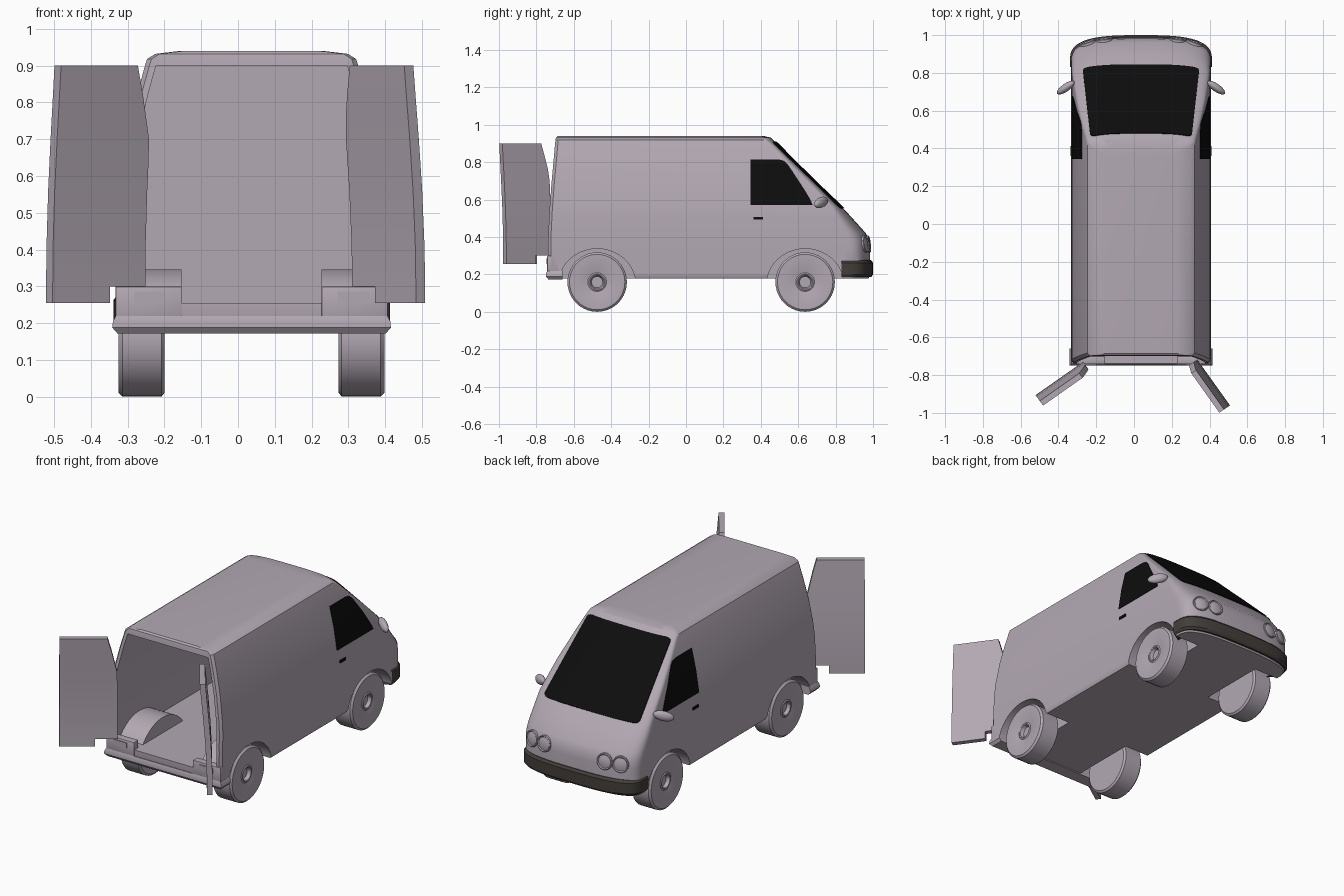
import bpy, bmesh, math
from mathutils import Vector, Matrix

if "Cube" in bpy.data.objects:
    bpy.data.objects.remove(bpy.data.objects["Cube"])

CX = 0.037  # body centre line in x


def material(name, rgb):
    m = bpy.data.materials.new(name)
    m.diffuse_color = (*rgb, 1)
    m.use_nodes = True
    m.node_tree.nodes["Principled BSDF"].inputs["Base Color"].default_value = m.diffuse_color
    return m


PAINT = material("grey_paint", (0.45, 0.395, 0.455))
BLACK = material("black_glass", (0.004, 0.004, 0.004))
TRIM = material("dark_trim", (0.055, 0.048, 0.042))

# Body levels: z, half width, front y, rear y, depth of front corner curve
LEVELS = [
    (.178, .362, .975, -.730, .13), (.195, .370, .985, -.738, .13), (.34, .370, .985, -.738, .13),
    (.38, .370, .980, -.737, .13), (.42, .369, .962, -.736, .13), (.50, .367, .890, -.732, .10),
    (.56, .362, .835, -.729, .07), (.70, .340, .688, -.718, .05), (.82, .312, .567, -.707, .05),
    (.90, .290, .488, -.700, .05), (.918, .284, .466, -.698, .05), (.932, .262, .452, -.695, .05),
    (.940, .195, .415, -.685, .05)]


def prof(z):
    for a, b in zip(LEVELS, LEVELS[1:]):
        if z <= b[0]:
            t = (z - a[0]) / (b[0] - a[0])
            return [p + (q - p) * t for p, q in zip(a, b)][1:]
    return LEVELS[-1][1:]


def front_y(x, z):
    h, yf, _, d = prof(z)
    return yf - d + d * max(0, 1 - abs(x / h) ** 3) ** (1 / 3)


def side_x(y, z):
    h, yf, _, d = prof(z)
    s = min(1, max(0, (y - yf + d) / d))
    return h * (1 - s ** 3) ** (1 / 3)


def nose(h, yf, d, n=40):
    pts = []
    for i in range(n + 1):
        a = math.pi * i / n
        c, s = math.cos(a), max(0, math.sin(a))
        pts.append((math.copysign(h * abs(c) ** (2 / 3), c), yf - d + d * s ** (2 / 3)))
    return pts


def finish(name, bm, mat, angle=30):
    bmesh.ops.recalc_face_normals(bm, faces=bm.faces[:])
    me = bpy.data.meshes.new(name)
    bm.to_mesh(me)
    bm.free()
    ob = bpy.data.objects.new(name, me)
    bpy.context.collection.objects.link(ob)
    me.materials.append(mat)
    smooth(ob, angle)
    return ob


def smooth(ob, angle=30):
    bpy.ops.object.select_all(action='DESELECT')
    ob.select_set(True)
    bpy.context.view_layer.objects.active = ob
    bpy.ops.object.shade_smooth_by_angle(angle=math.radians(angle))


def loft(name, rings, mat, closed=True, caps=True, angle=30):
    bm = bmesh.new()
    vs = [[bm.verts.new(p) for p in r] for r in rings]
    n = len(vs[0])
    for a, b in zip(vs, vs[1:]):
        for i in range(n if closed else n - 1):
            j = (i + 1) % n
            bm.faces.new((a[i], a[j], b[j], b[i]))
    if caps:
        bm.faces.new(vs[0])
        bm.faces.new(vs[-1])
    return finish(name, bm, mat, angle)


def slab(name, rows, offset, mat, skip=()):
    """Curved sheet given as rows of points, thickened along an offset."""
    bm = bmesh.new()
    vs = [[bm.verts.new(p) for p in r] for r in rows]
    for r in range(len(vs) - 1):
        for c in range(len(vs[0]) - 1):
            if (r, c) not in skip:
                bm.faces.new((vs[r][c], vs[r][c + 1], vs[r + 1][c + 1], vs[r + 1][c]))
    bmesh.ops.delete(bm, geom=[v for v in bm.verts if not v.link_faces], context='VERTS')
    new = bmesh.ops.extrude_face_region(bm, geom=bm.faces[:])['geom']
    bmesh.ops.translate(bm, vec=offset, verts=[g for g in new if isinstance(g, bmesh.types.BMVert)])
    return finish(name, bm, mat)


def box(name, lo, hi, mat, bevel=0):
    bm = bmesh.new()
    bmesh.ops.create_cube(bm, size=1)
    for v in bm.verts:
        v.co = [l + (h - l) * (c + .5) for l, h, c in zip(lo, hi, v.co)]
    if bevel:
        bmesh.ops.bevel(bm, geom=bm.edges[:], offset=bevel, segments=2, affect='EDGES', profile=.5)
    return finish(name, bm, mat)


def boxs(name, s, x0, x1, y0, y1, z0, z1, mat, bevel=0):
    xs = sorted((CX + s * x0, CX + s * x1))
    return box(name, (xs[0], y0, z0), (xs[1], y1, z1), mat, bevel)


def cut(ob, cutters):
    for c in cutters:
        m = ob.modifiers.new("cut", 'BOOLEAN')
        m.operation, m.solver, m.object = 'DIFFERENCE', 'EXACT', c
        bpy.context.view_layer.objects.active = ob
        bpy.ops.object.modifier_apply(modifier=m.name)
    smooth(ob)


def arch(name, s, yc, x0, x1, ry, rz, mat):
    """Half-round prism across x, used for wheel wells and their housings."""
    prof2 = [(yc + ry * math.cos(math.pi * i / 20), .15 + rz * math.sin(math.pi * i / 20)) for i in range(21)]
    prof2 = [(yc + ry, .1)] + prof2 + [(yc - ry, .1)]
    return loft(name, [[(CX + s * x, y, z) for y, z in prof2] for x in (x0, x1)], mat)


# Body shell
rings = []
for z, h, yf, yr, d in LEVELS:
    pts = nose(h, yf, d) + [(-h, yr + .015), (-h + .012, yr), (h - .012, yr), (h, yr + .015)]
    rings.append([(CX + x, y, z) for x, y in pts])
body = loft("van_body", rings, PAINT)

# Cargo space and wheel wells
zs = (.255, .34, .42, .5, .56, .7, .82, .9)
cargo = loft("cargo_cutter", [[(CX + sx * (prof(z)[0] - .03), y, z) for sx, y in
             ((-1, -.9), (1, -.9), (1, .3), (-1, .3))] for z in zs], PAINT)
AXLES = {"rear": -.475, "front": .637}
wells = {(n, s): arch("well_cutter", s, y, .205, .5, .205, .187, PAINT)
         for n, y in AXLES.items() for s in (-1, 1)}
cut(body, [cargo] + list(wells.values()))
for s in (-1, 1):
    housing = arch("wheel_housing", s, AXLES["rear"], .19, .35, .218, .196, PAINT)
    for v in housing.data.vertices:
        v.co.z = max(v.co.z, .2)
    cut(housing, [wells["rear", s]])
for c in [cargo] + list(wells.values()):
    bpy.data.objects.remove(c)

# Wheels
WHEEL = [(-.0625, 0), (-.0625, .148), (-.054, .159), (.052, .159), (.0625, .148), (.0625, .12), (.056, .07),
         (.052, .05), (.056, .043), (.054, .037), (.035, .03), (.035, 0)]
for n, y in AXLES.items():
    for s in (-1, 1):
        bm = bmesh.new()
        vs = [bm.verts.new((CX + s * (.299 + x), y, .159 + r)) for x, r in WHEEL]
        es = [bm.edges.new(p) for p in zip(vs, vs[1:])]
        bmesh.ops.spin(bm, geom=vs + es, cent=(CX, y, .159), axis=(1, 0, 0), angle=2 * math.pi, steps=40)
        bmesh.ops.remove_doubles(bm, verts=bm.verts[:], dist=1e-4)
        finish(n + "_wheel", bm, PAINT, 35)

# Windscreen with rounded corners
rows = []
R = .035
for i in range(25):
    t = .5 - .5 * math.cos(math.pi * i / 24)
    z = .553 + .355 * t
    gap = max(0, R - .5 * (1 - abs(2 * t - 1)))
    w = .309 - .041 * t - (R - math.sqrt(R * R - gap * gap))
    rows.append([(CX + w * u / 10, front_y(w * u / 10, z) + .004, z + .003) for u in range(-10, 11)])
slab("windscreen", rows, (0, -.006, -.006), BLACK)

# Cab side details
for s in (-1, 1):
    rows = []
    for z, yf in ((.57, .678), (.60, .665), (.65, .635), (.70, .603), (.75, .570), (.79, .543), (.807, .525), (.815, .495)):
        ys = [.345 + (yf - .345) * k / 8 for k in range(9)]
        rows.append([(CX + s * (side_x(y, z) + .004), y, z) for y in ys])
    slab("side_window", rows, (-s * .008, 0, 0), BLACK)
    boxs("door_handle", s, .36, .374, .36, .412, .493, .507, BLACK)
    # mirror pod
    bm = bmesh.new()
    bmesh.ops.create_uvsphere(bm, u_segments=20, v_segments=12, radius=1)
    bmesh.ops.transform(bm, verts=bm.verts[:], matrix=Matrix.Translation((CX + s * .398, .722, .585))
                        @ Matrix.Rotation(-s * math.radians(35), 4, 'Z') @ Matrix.Rotation(s * .25, 4, 'Y')
                        @ Matrix.Diagonal((.058, .021, .028, 1)))
    finish("wing_mirror", bm, PAINT, 60)
    # twin round headlights
    for x in (.195, .285):
        z = .362
        e = .01
        nx = -(front_y(x + e, z) - front_y(x - e, z)) / (2 * e)
        nrm = Vector((s * nx, 1, .12)).normalized()
        base = Vector((CX + s * x, front_y(x, z), z))
        a = nrm.cross(Vector((0, 0, 1))).normalized()
        b = a.cross(nrm)
        loft("headlight", [[base + nrm * o + (a * math.cos(t * math.pi / 14) + b * math.sin(t * math.pi / 14)) * r
             for t in range(28)] for r, o in ((.046, -.02), (.046, .004), (.042, .008), (.037, .003), (.02, .008), (.004, .009))], PAINT)

# Front bumper wrap
rows = []
for z, o in ((.187, -.06), (.187, -.008), (.2, 0), (.262, 0), (.276, -.01), (.276, -.06)):
    pts = [(.376 + o, .832)] + nose(.376 + o, 1 + o, .14) + [(-.376 - o, .832)]
    rows.append([(CX + x, y, z) for x, y in pts])
loft("front_bumper", rows, TRIM, closed=False, caps=False)

# Rear bumper, corner steps and lamps
loft("rear_bumper", [[(CX + sx * h, y, z) for sx, y in ((-1, yr), (1, yr), (1, -.66), (-1, -.66))]
     for z, h, yr in ((.172, .365, -.735), (.188, .379, -.748), (.205, .377, -.748), (.22, .369, -.742))], PAINT)
for s in (-1, 1):
    boxs("corner_step", s, .19, .370, -.742, -.70, .21, .30, PAINT, .004)
    boxs("rear_lamp", s, .235, .320, -.746, -.735, .256, .286, PAINT)

# Open rear doors, modelled closed then swung about their hinges
for s, hx, hy, turn in ((-1, -.27, -.73, -143.5), (1, .335, -.718, 124)):
    half = abs(hx - CX)
    rows = []
    for z in (.255, .30, .36, .42, .5, .56, .63, .7, .76, .82, .86, .9):
        w = min(half, prof(z)[0] - .035)
        yr = prof(z)[2] - prof(.3)[2]
        rows.append([(s * (x - half), yr - .008 * (1 - x / half), z) for x in (0, .06, .12, .19, w)])
    door = slab("rear_door", rows, (0, .03, 0), PAINT, skip=[(0, 3)])
    door.data.transform(Matrix.Translation((hx, hy, 0)) @ Matrix.Rotation(math.radians(turn), 4, 'Z'))
